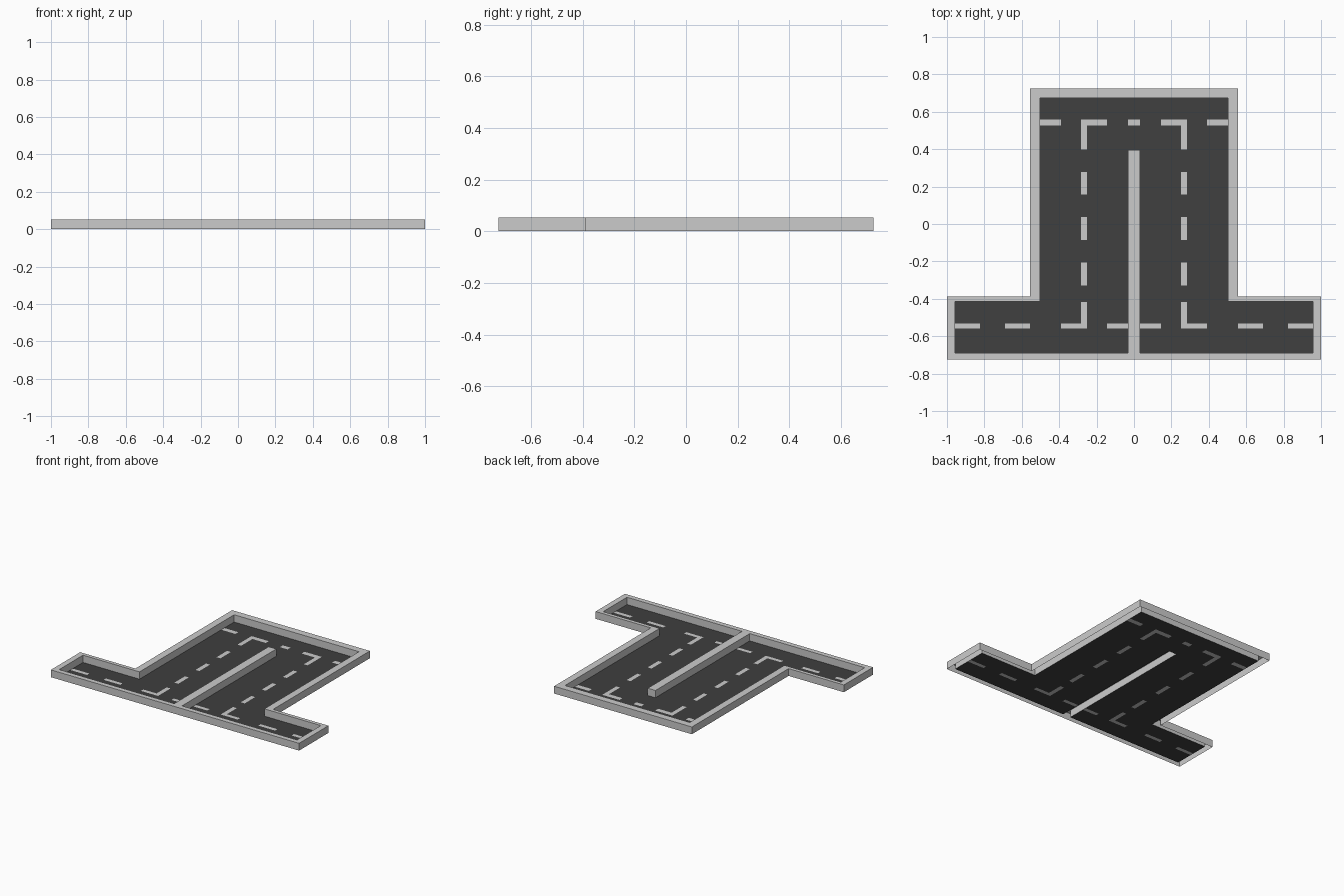
import bpy, bmesh

if "Cube" in bpy.data.objects:
    bpy.data.objects.remove(bpy.data.objects["Cube"])

HEIGHT = 0.053

# Rectangles are (x0, x1, y0, y1)
OUTLINE = [(-1.0, 1.0, -0.725, -0.388), (-0.555, 0.555, -0.388, 0.725)]
ASPHALT = [(-0.958, 0.958, -0.689, -0.415), (-0.503, 0.503, -0.415, 0.674)]
MEDIAN = [(-0.031, 0.031, -0.689, 0.396)]


def mirrored(rects):
    return rects + [(-x1, -x0, y0, y1) for x0, x1, y0, y1 in rects]


def inside(rects, x, y):
    return any(a < x < b and c < y < d for a, b, c, d in rects)


def material(name, value):
    mat = bpy.data.materials.new(name)
    mat.diffuse_color = (value, value, value, 1)
    mat.use_nodes = True
    mat.node_tree.nodes["Principled BSDF"].inputs["Base Color"].default_value = mat.diffuse_color
    return mat


def tiled_shape(name, rects, keep, z=0.0, walls=False, mat=None):
    """Flat shape tiled on the rectangles' edges; optional walls down to the ground."""
    xs = sorted({v for r in rects for v in r[:2]})
    ys = sorted({v for r in rects for v in r[2:]})
    bm = bmesh.new()
    for x0, x1 in zip(xs, xs[1:]):
        for y0, y1 in zip(ys, ys[1:]):
            if keep((x0 + x1) / 2, (y0 + y1) / 2):
                bm.faces.new([bm.verts.new((x, y, z)) for x, y in
                              ((x0, y0), (x1, y0), (x1, y1), (x0, y1))])
    bmesh.ops.remove_doubles(bm, verts=bm.verts, dist=1e-5)
    if walls:
        rim = [e for e in bm.edges if e.is_boundary]
        new = bmesh.ops.extrude_edge_only(bm, edges=rim)["geom"]
        for v in new:
            if isinstance(v, bmesh.types.BMVert):
                v.co.z = 0.0
        bmesh.ops.recalc_face_normals(bm, faces=bm.faces)
        if max(bm.faces, key=lambda f: f.calc_center_median().z).normal.z < 0:
            bmesh.ops.reverse_faces(bm, faces=bm.faces)
    mesh = bpy.data.meshes.new(name)
    bm.to_mesh(mesh)
    bm.free()
    obj = bpy.data.objects.new(name, mesh)
    bpy.context.collection.objects.link(obj)
    if mat:
        mesh.materials.append(mat)
    return obj


# Lane dashes: side columns, top row, bottom row
dashes = [(-0.283, -0.252, y0, y1) for y0, y1 in
          ((0.398, 0.56), (0.157, 0.278), (-0.085, 0.037), (-0.328, -0.206), (-0.56, -0.417))]
dashes += [(x0, x1, 0.526, 0.56) for x0, x1 in ((-0.503, -0.39), (-0.283, -0.144))]
dashes += [(x0, x1, -0.56, -0.533) for x0, x1 in
           ((-0.958, -0.824), (-0.69, -0.556), (-0.39, -0.252), (-0.144, -0.031))]
dashes = mirrored(dashes) + [(-0.031, 0.031, 0.526, 0.56)]


def on_road(x, y):
    return inside(ASPHALT, x, y) and not inside(MEDIAN, x, y)


# Raised kerb with central divider, hollow underneath
tiled_shape("kerb", OUTLINE + ASPHALT + MEDIAN,
            lambda x, y: inside(OUTLINE, x, y) and not on_road(x, y),
            z=HEIGHT, walls=True)

# Asphalt with gaps that the lane markings fill flush
tiled_shape("road_surface", ASPHALT + MEDIAN + dashes,
            lambda x, y: on_road(x, y) and not inside(dashes, x, y),
            mat=material("asphalt", 0.05))

tiled_shape("lane_markings", dashes, lambda x, y: inside(dashes, x, y))
